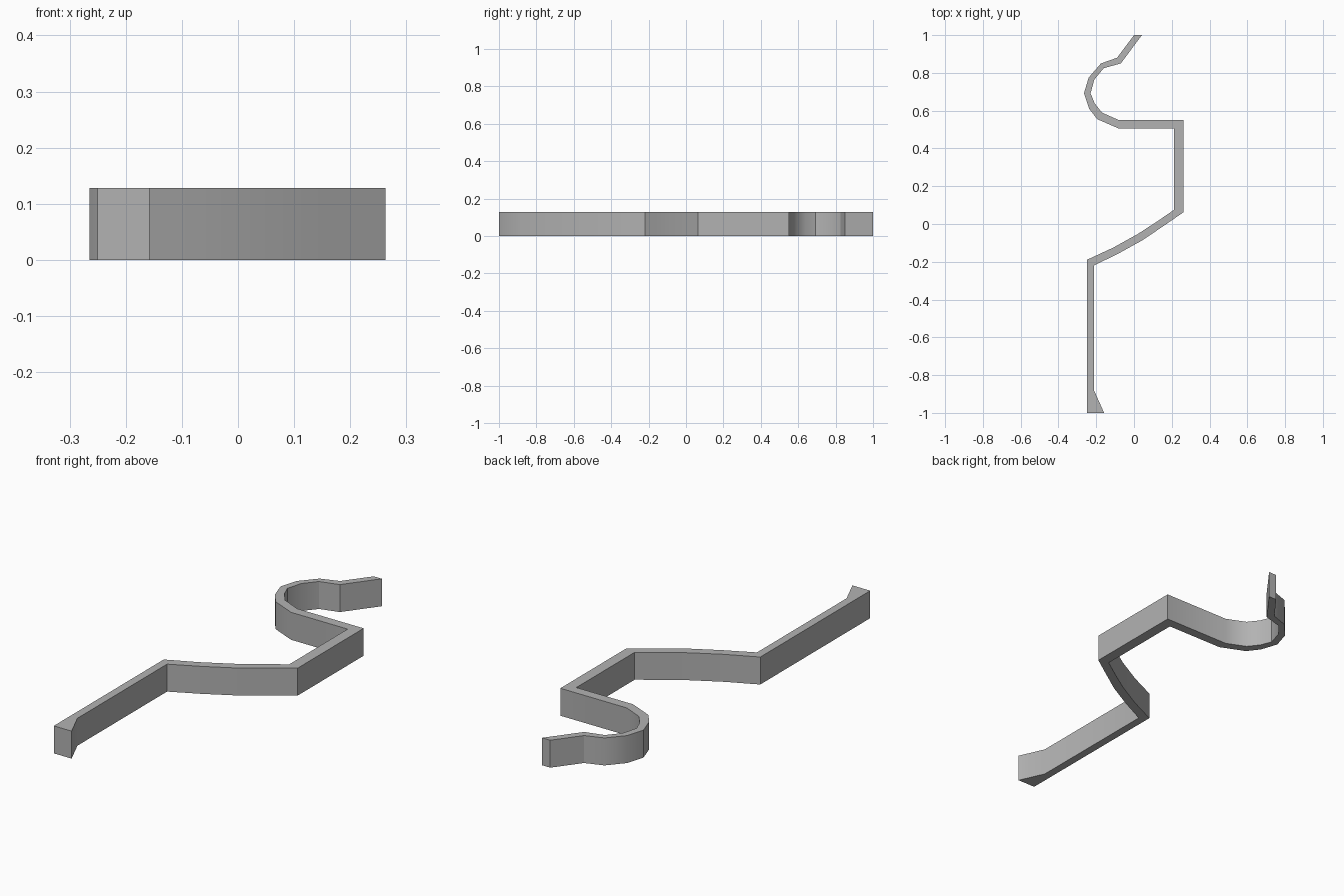
import bpy, bmesh, math

cube = bpy.data.objects.get("Cube")
if cube:
    bpy.data.objects.remove(cube, do_unlink=True)

HEIGHT = 0.128

# Paired plan points: left edge and right edge of the winding wall, front to back
LEFT = [(-.25, -1), (-.25, -.88), (-.25, -.19), (-.11, -.125), (.02, -.053),
        (.12, .012), (.212, .075), (.212, .505), (-.08, .505), (-.195, .555),
        (-.237, .61), (-.265, .692), (-.24, .775), (-.175, .85), (-.09, .88), (0, 1)]
RIGHT = [(-.158, -1), (-.212, -.88), (-.212, -.22), (-.08, -.155), (.045, -.086),
         (.16, -.008), (.263, .063), (.263, .55), (-.08, .55), (-.17, .59),
         (-.209, .64), (-.23, .692), (-.21, .765), (-.16, .825), (-.07, .85), (.042, 1)]

grey = bpy.data.materials.new("wall grey")
grey.use_nodes = True
colour = (0.45, 0.45, 0.45, 1)
grey.diffuse_color = colour
grey.node_tree.nodes["Principled BSDF"].inputs["Base Color"].default_value = colour

# Footprint strip, extruded straight up
bm = bmesh.new()
pairs = [[bm.verts.new((x, y, 0)) for x, y in pair] for pair in zip(LEFT, RIGHT)]
for (a, b), (c, d) in zip(pairs, pairs[1:]):
    bm.faces.new((a, b, d, c))
top = bmesh.ops.extrude_face_region(bm, geom=bm.faces[:], use_keep_orig=True)
bmesh.ops.translate(bm, vec=(0, 0, HEIGHT),
                    verts=[g for g in top["geom"] if isinstance(g, bmesh.types.BMVert)])
bmesh.ops.recalc_face_normals(bm, faces=bm.faces[:])

mesh = bpy.data.meshes.new("winding_wall")
bm.to_mesh(mesh)
bm.free()
mesh.materials.append(grey)
wall = bpy.data.objects.new("winding_wall", mesh)
bpy.context.collection.objects.link(wall)

# Soft bends, crisp corners
bpy.ops.object.select_all(action='DESELECT')
wall.select_set(True)
bpy.context.view_layer.objects.active = wall
bpy.ops.object.shade_smooth_by_angle(angle=math.radians(32))
